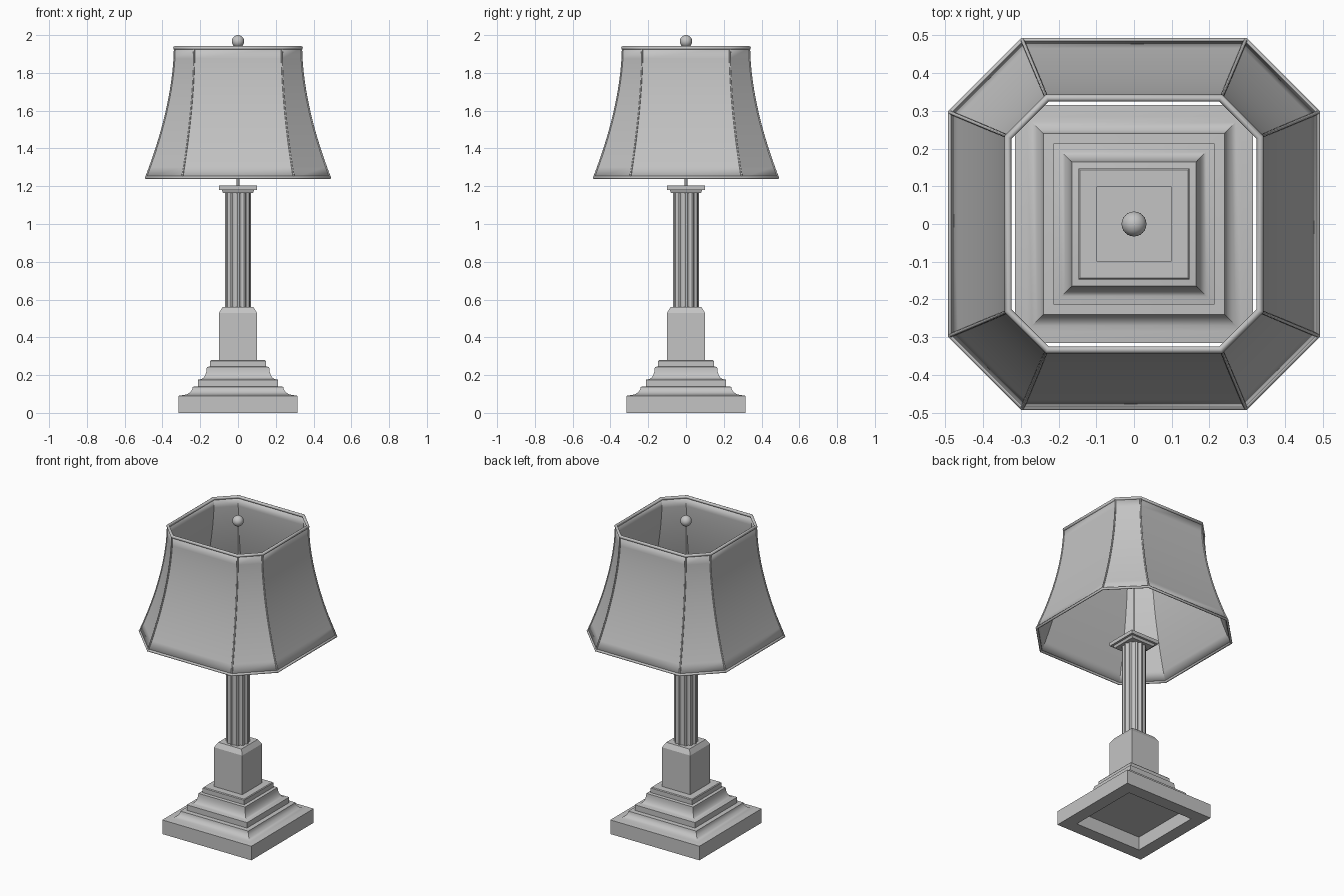
import bpy, bmesh, math

if "Cube" in bpy.data.objects:
    bpy.data.objects.remove(bpy.data.objects["Cube"])

grey = bpy.data.materials.new("warm_free_grey")
grey.diffuse_color = (0.55, 0.55, 0.55, 1)
grey.use_nodes = True
grey.node_tree.nodes["Principled BSDF"].inputs["Base Color"].default_value = grey.diffuse_color


def finish(obj, angle=30):
    obj.data.materials.clear()
    obj.data.materials.append(grey)
    bpy.ops.object.select_all(action='DESELECT')
    obj.select_set(True)
    bpy.context.view_layer.objects.active = obj
    bpy.ops.object.shade_smooth_by_angle(angle=math.radians(angle))
    return obj


def loft(name, rings, capped=True, angle=30):
    """Skin a stack of equal-length point rings."""
    bm = bmesh.new()
    rows = [[bm.verts.new(p) for p in ring] for ring in rings]
    n = len(rows[0])
    for a, b in zip(rows, rows[1:]):
        for i in range(n):
            j = (i + 1) % n
            bm.faces.new((a[i], a[j], b[j], b[i]))
    if capped:
        bm.faces.new(rows[0][::-1])
        bm.faces.new(rows[-1])
        bmesh.ops.recalc_face_normals(bm, faces=bm.faces)
    mesh = bpy.data.meshes.new(name)
    bm.to_mesh(mesh)
    bm.free()
    obj = bpy.data.objects.new(name, mesh)
    bpy.context.collection.objects.link(obj)
    return finish(obj, angle)


def square(h, z):
    return [(-h, -h, z), (h, -h, z), (h, h, z), (-h, h, z)]


def octagon(h, c, z):
    return [(-c, -h, z), (c, -h, z), (h, -c, z), (h, c, z),
            (c, h, z), (-c, h, z), (-h, c, z), (-h, -c, z)]


def cove(h0, z0, h1, z1, steps=6):
    """Concave quarter curve, flat at the bottom and steep at the top."""
    out = []
    for i in range(steps + 1):
        a = math.pi / 2 * i / steps
        out.append((h0 + (h1 - h0) * math.sin(a), z0 + (z1 - z0) * (1 - math.cos(a))))
    return out


def tube(name, paths, radius, cyclic):
    """Round piping along one or more paths."""
    cu = bpy.data.curves.new(name, 'CURVE')
    cu.dimensions = '3D'
    cu.bevel_depth = radius
    cu.bevel_resolution = 2
    cu.use_fill_caps = True
    for pts in paths:
        sp = cu.splines.new('POLY')
        sp.points.add(len(pts) - 1)
        for p, co in zip(sp.points, pts):
            p.co = (*co, 1)
        sp.use_cyclic_u = cyclic
    obj = bpy.data.objects.new(name, cu)
    bpy.context.collection.objects.link(obj)
    bpy.ops.object.select_all(action='DESELECT')
    obj.select_set(True)
    bpy.context.view_layer.objects.active = obj
    bpy.ops.object.convert(target='MESH')
    return finish(bpy.context.view_layer.objects.active, 50)


# Stepped square base with a hollow underside
profile = [(0.235, 0.085), (0.235, 0), (0.315, 0), (0.315, 0.09)]
profile += cove(0.30, 0.093, 0.24, 0.138)
profile += [(0.213, 0.14), (0.213, 0.175)]
profile += cove(0.20, 0.178, 0.165, 0.243)
profile += [(0.147, 0.246), (0.147, 0.275), (0.143, 0.28), (0.10, 0.28)]
loft("stepped_base", [square(h, z) for h, z in profile])

# Square block with a bevelled top
loft("pedestal_block", [square(h, z) for h, z in
                        ((0.10, 0.275), (0.10, 0.53), (0.082, 0.56), (0.06, 0.56))])

# Fluted column
FLUTES, STEPS = 12, 8


def flute_ring(z):
    pts = []
    for i in range(FLUTES * STEPS):
        a = 2 * math.pi * (i + 0.5) / (FLUTES * STEPS)
        r = 0.07 - 0.008 * max(0, math.sin(math.pi * ((i % STEPS) - 1) / (STEPS - 2)))
        pts.append((r * math.cos(a), r * math.sin(a), z))
    return pts


loft("fluted_column", [flute_ring(0.555), flute_ring(1.168)])

# Square capital
loft("capital", [square(h, z) for h, z in
                 ((0.08, 1.165), (0.086, 1.18), (0.10, 1.18), (0.10, 1.203))])

# Rod and ball finial
bpy.ops.mesh.primitive_cylinder_add(vertices=16, radius=0.007, depth=0.75, location=(0, 0, 1.57))
rod = bpy.context.object
rod.name = "rod"
finish(rod)
bpy.ops.mesh.primitive_uv_sphere_add(segments=24, ring_count=16, radius=0.033, location=(0, 0, 1.967))
ball = bpy.context.object
ball.name = "ball_finial"
finish(ball)

# Flared shade with cut corners
shade_rings = []
for i in range(13):
    t = i / 12
    f = (1 - t) ** 1.75
    shade_rings.append(octagon(0.335 + 0.153 * f, 0.232 + 0.064 * f, 1.245 + 0.687 * t))
shade = loft("shade", shade_rings, capped=False)
wall = shade.modifiers.new("wall", 'SOLIDIFY')
wall.thickness = 0.006
wall.offset = -1

# Piping on the shade seams and rims
tube("shade_seams", [[ring[k] for ring in shade_rings] for k in range(8)], 0.005, False)
tube("shade_top_rim", [octagon(0.334, 0.23, 1.932)], 0.010, True)
tube("shade_bottom_rim", [octagon(0.486, 0.296, 1.246)], 0.008, True)
